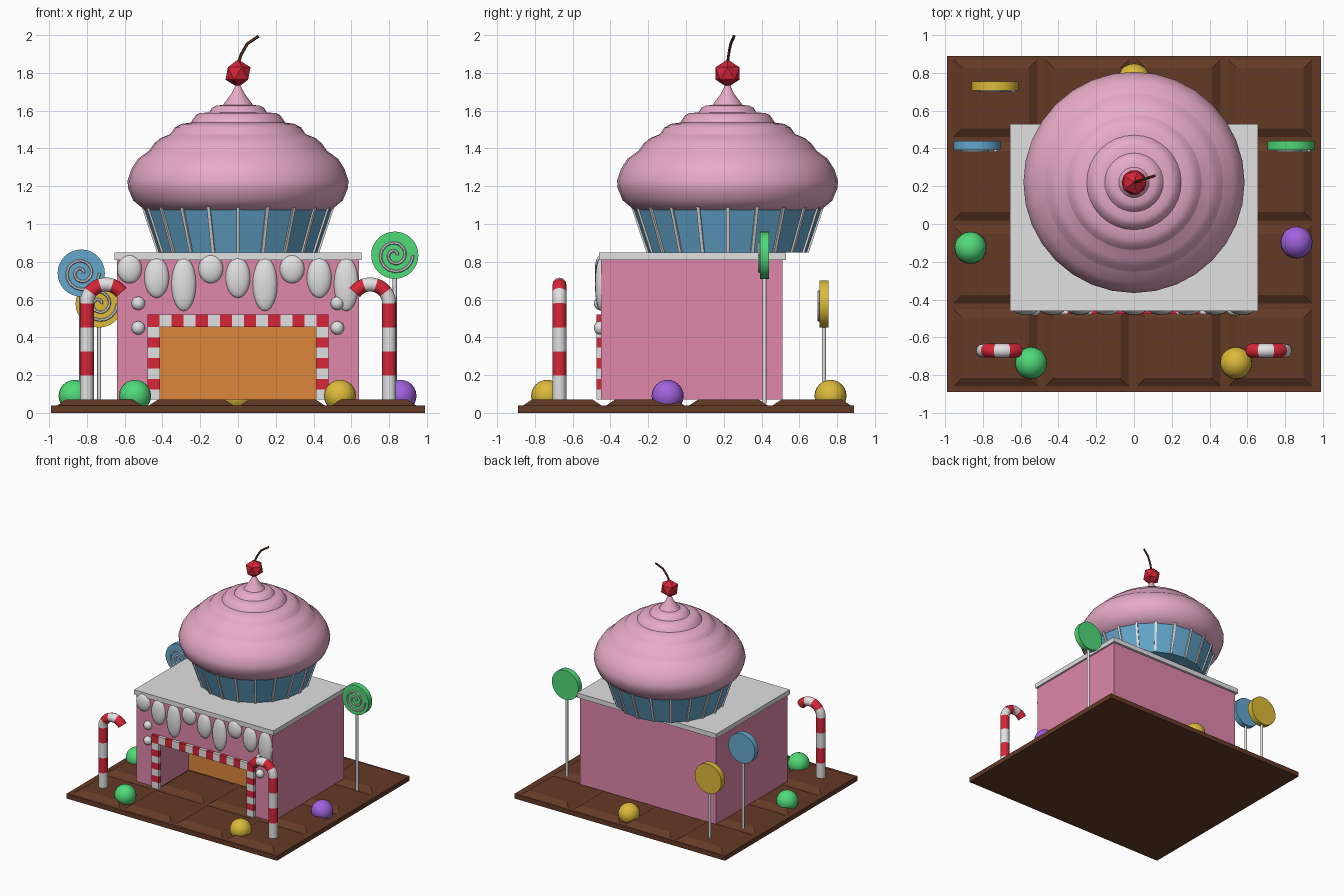
import bpy, bmesh, math
from mathutils import Vector, Matrix

if "Cube" in bpy.data.objects:
    bpy.data.objects.remove(bpy.data.objects["Cube"])

def mat(name, r, g, b):
    m = bpy.data.materials.new(name)
    lin = lambda c: (c / 255 / 12.92) if c < 11 else ((c / 255 + 0.055) / 1.055) ** 2.4
    m.diffuse_color = (lin(r), lin(g), lin(b), 1)
    m.use_nodes = True
    m.node_tree.nodes["Principled BSDF"].inputs["Base Color"].default_value = m.diffuse_color
    return m

BROWN = mat("chocolate", 100, 58, 38)
PINK = mat("wall pink", 224, 135, 170)
FROST = mat("frosting pink", 232, 172, 200)
WHITE = mat("icing white", 226, 225, 225)
BLUE = mat("candy blue", 100, 168, 206)
ORANGE = mat("caramel orange", 220, 134, 60)
RED = mat("cherry red", 215, 38, 55)
GREEN = mat("candy green", 80, 218, 120)
YELLOW = mat("candy yellow", 220, 186, 58)
PURPLE = mat("candy purple", 160, 98, 222)

def finish(name, bm, mats, smooth=None):
    bmesh.ops.recalc_face_normals(bm, faces=bm.faces)
    me = bpy.data.meshes.new(name)
    bm.to_mesh(me)
    bm.free()
    for m in mats:
        me.materials.append(m)
    ob = bpy.data.objects.new(name, me)
    bpy.context.collection.objects.link(ob)
    if smooth:
        bpy.context.view_layer.objects.active = ob
        ob.select_set(True)
        bpy.ops.object.shade_smooth_by_angle(angle=math.radians(smooth))
        ob.select_set(False)
    return ob

def add_box(bm, x0, x1, y0, y1, z0, z1, index=0):
    M = Matrix.Translation(((x0 + x1) / 2, (y0 + y1) / 2, (z0 + z1) / 2))
    vs = bmesh.ops.create_cube(bm, size=1, matrix=M @ Matrix.Diagonal((x1 - x0, y1 - y0, z1 - z0, 1)))["verts"]
    for f in {f for v in vs for f in v.link_faces}:
        f.material_index = index
    return vs

def box(name, m, *dims):
    bm = bmesh.new()
    add_box(bm, *dims)
    return finish(name, bm, [m])

def ball(name, m, loc, scale, seg=20, rings=12):
    bm = bmesh.new()
    M = Matrix.Translation(loc) @ Matrix.Diagonal((*scale, 1))
    bmesh.ops.create_uvsphere(bm, u_segments=seg, v_segments=rings, radius=1, matrix=M)
    return finish(name, bm, [m], 40)

def lathe(name, m, profile, center, seg, smooth):
    """Spin (radius, z) points about a vertical axis, closing both ends."""
    bm = bmesh.new()
    rings = [[bm.verts.new((center[0] + r * math.cos(2 * math.pi * i / seg),
                            center[1] + r * math.sin(2 * math.pi * i / seg), z))
              for i in range(seg)] for r, z in profile]
    for a, b in zip(rings, rings[1:]):
        for i in range(seg):
            j = (i + 1) % seg
            bm.faces.new((a[i], a[j], b[j], b[i]))
    bm.faces.new(rings[0])
    bm.faces.new(rings[-1])
    return finish(name, bm, [m], smooth)

def tube(name, mats, path, radius, seg=12, index=lambda k: 0, smooth=40):
    """Sweep a circle along a path lying roughly in the xz plane."""
    bm = bmesh.new()
    pts = [Vector(p) for p in path]
    rings = []
    for k, p in enumerate(pts):
        t = (pts[min(k + 1, len(pts) - 1)] - pts[max(k - 1, 0)]).normalized()
        v = Vector((0, 1, 0))
        u = t.cross(v).normalized()
        rings.append([bm.verts.new(p + radius * (u * math.cos(a) + v * math.sin(a)))
                      for a in (2 * math.pi * i / seg for i in range(seg))])
    for k, (a, b) in enumerate(zip(rings, rings[1:])):
        for i in range(seg):
            j = (i + 1) % seg
            bm.faces.new((a[i], a[j], b[j], b[i])).material_index = index(k)
    bm.faces.new(rings[0]).material_index = index(0)
    bm.faces.new(rings[-1]).material_index = index(len(rings) - 2)
    return finish(name, bm, mats, smooth)

# Chocolate slab with a 4 x 4 grid of bevelled squares
box("chocolate_slab", BROWN, -0.99, 0.99, -0.89, 0.89, 0, 0.04)
bm = bmesh.new()
for i in range(4):
    for j in range(4):
        cx, cy = -0.733 + 0.4845 * i, 0.665 - 0.44 * j
        for v in add_box(bm, cx - 0.222, cx + 0.222, cy - 0.206, cy + 0.206, 0.04, 0.07):
            if v.co.z > 0.06:
                v.co.x += 0.045 if v.co.x < cx else -0.045
                v.co.y += 0.045 if v.co.y < cy else -0.045
finish("chocolate_squares", bm, [BROWN])

# House: arch-shaped front part extruded back, solid rear part
bm = bmesh.new()
outline = [(-0.64, 0.07), (-0.64, 0.81), (0.64, 0.81), (0.64, 0.07),
           (0.43, 0.07), (0.43, 0.48), (-0.43, 0.48), (-0.43, 0.07)]
face = bm.faces.new([bm.verts.new((x, -0.45, z)) for x, z in outline])
ext = bmesh.ops.extrude_face_region(bm, geom=[face])["geom"]
bmesh.ops.translate(bm, vec=(0, 0.41, 0), verts=[g for g in ext if isinstance(g, bmesh.types.BMVert)])
finish("house_front", bm, [PINK])
box("house_rear", PINK, -0.64, 0.64, -0.04, 0.51, 0.07, 0.81)
box("room_back_panel", ORANGE, -0.43, 0.43, -0.048, -0.04, 0.07, 0.48)
box("roof", WHITE, -0.655, 0.655, -0.46, 0.53, 0.81, 0.85)

# Striped candy door frame
bm = bmesh.new()
n = 15
for k in range(n):
    w = 0.96 / n
    add_box(bm, -0.48 + k * w, -0.48 + (k + 1) * w, -0.475, -0.445, 0.455, 0.52, k % 2)
for s in (-1, 1):
    for k in range(7):
        h = 0.385 / 7
        x0, x1 = sorted((s * 0.48, s * 0.413))
        add_box(bm, x0, x1, -0.475, -0.445, 0.455 - (k + 1) * h, 0.455 - k * h, (k + 1) % 2)
finish("door_frame", bm, [RED, WHITE])

# Icing drips and round buttons on the front
for k in range(9):
    z, hz = ((0.762, 0.076), (0.716, 0.107), (0.681, 0.142))[k % 3]
    ball("icing_drip", WHITE, (-0.574 + 0.1434 * k, -0.45, z), (0.065, 0.032, hz), 16, 12)
for x in (-0.528, 0.526):
    for z in (0.58, 0.45):
        ball("icing_button", WHITE, (x, -0.455, z), (0.036, 0.033, 0.036), 12, 8)

# Cupcake wrapper with pleat ribs
C = (0, 0.22)
lathe("cupcake_wrapper", BLUE, [(0.42, 0.85), (0.505, 1.1)], C, 20, None)
bm = bmesh.new()
for k in range(20):
    M = Matrix.Translation((*C, 0)) @ Matrix.Rotation(2 * math.pi * k / 20, 4, "Z")
    vs = add_box(bm, 0.41, 0.43, -0.009, 0.009, 0.85, 1.09)
    for v in vs:
        if v.co.z > 1:
            v.co.x += 0.08
    bmesh.ops.transform(bm, matrix=M, verts=vs)
finish("wrapper_ribs", bm, [WHITE])

# Swirled frosting in shrinking tiers
lathe("frosting", FROST, [
    (0.34, 1.06), (0.43, 1.06), (0.495, 1.075), (0.555, 1.125), (0.582, 1.19), (0.585, 1.23),
    (0.565, 1.29), (0.53, 1.345), (0.475, 1.385), (0.47, 1.39), (0.445, 1.425), (0.41, 1.455),
    (0.36, 1.475), (0.355, 1.48), (0.335, 1.51), (0.30, 1.53), (0.25, 1.537), (0.245, 1.545),
    (0.225, 1.575), (0.20, 1.588), (0.155, 1.59), (0.15, 1.595), (0.138, 1.615), (0.115, 1.627),
    (0.08, 1.63), (0.065, 1.65), (0.035, 1.69), (0.008, 1.745)], C, 32, 40)

# Cherry and stem
bm = bmesh.new()
bmesh.ops.create_icosphere(bm, subdivisions=1, radius=0.074, matrix=Matrix.Translation((*C, 1.797)))
finish("cherry", bm, [RED])
tube("cherry_stem", [BROWN], [(0, 0.22, 1.85), (0.018, 0.226, 1.90), (0.05, 0.237, 1.955),
                              (0.11, 0.255, 1.995)], 0.008, 6)

# Candy canes: four straight stripes, then four around the hook
for s in (-1, 1):
    path = [(s * 0.80, -0.67, 0.07 + 0.1275 * k) for k in range(5)]
    for k in range(1, 13):
        a = math.radians(180 - 12.1 * k)
        path.append((s * (0.70 - 0.1 * math.cos(a)), -0.67, 0.58 + 0.1 * math.sin(a)))
    tube("candy_cane", [WHITE, RED], path, 0.037, 12,
         lambda k: k % 2 if k < 4 else ((k - 4) // 3) % 2)

# Lollipops: stick, disc and raised spiral on the front
for name, m, x, y, z in (("blue", BLUE, -0.83, 0.415, 0.74), ("yellow", YELLOW, -0.735, 0.73, 0.577),
                         ("green", GREEN, 0.83, 0.415, 0.835)):
    bm = bmesh.new()
    M = Matrix.Translation((x, y, z)) @ Matrix.Rotation(math.pi / 2, 4, "X")
    bmesh.ops.create_cone(bm, cap_ends=True, segments=32, radius1=0.125, radius2=0.125, depth=0.048, matrix=M)
    finish(name + "_lollipop", bm, [m], 40)
    lathe(name + "_stick", WHITE, [(0.011, 0.05), (0.011, z - 0.1)], (x, y), 8, 50)
    spiral = []
    for k in range(33):
        a, r = k * math.pi / 8, 0.012 + 0.085 * k / 32
        spiral.append((x + r * math.cos(a), y - 0.026, z + r * math.sin(a)))
    tube(name + "_swirl", [WHITE], spiral, 0.008, 6)

# Gumdrops half sunk in the slab
for m, x, y in ((GREEN, -0.865, -0.125), (PURPLE, 0.86, -0.097), (GREEN, -0.545, -0.735),
                (YELLOW, 0.54, -0.735), (YELLOW, 0, 0.765)):
    ball("gumdrop", m, (x, y, 0.09), (0.085, 0.085, 0.085), 20, 12)
